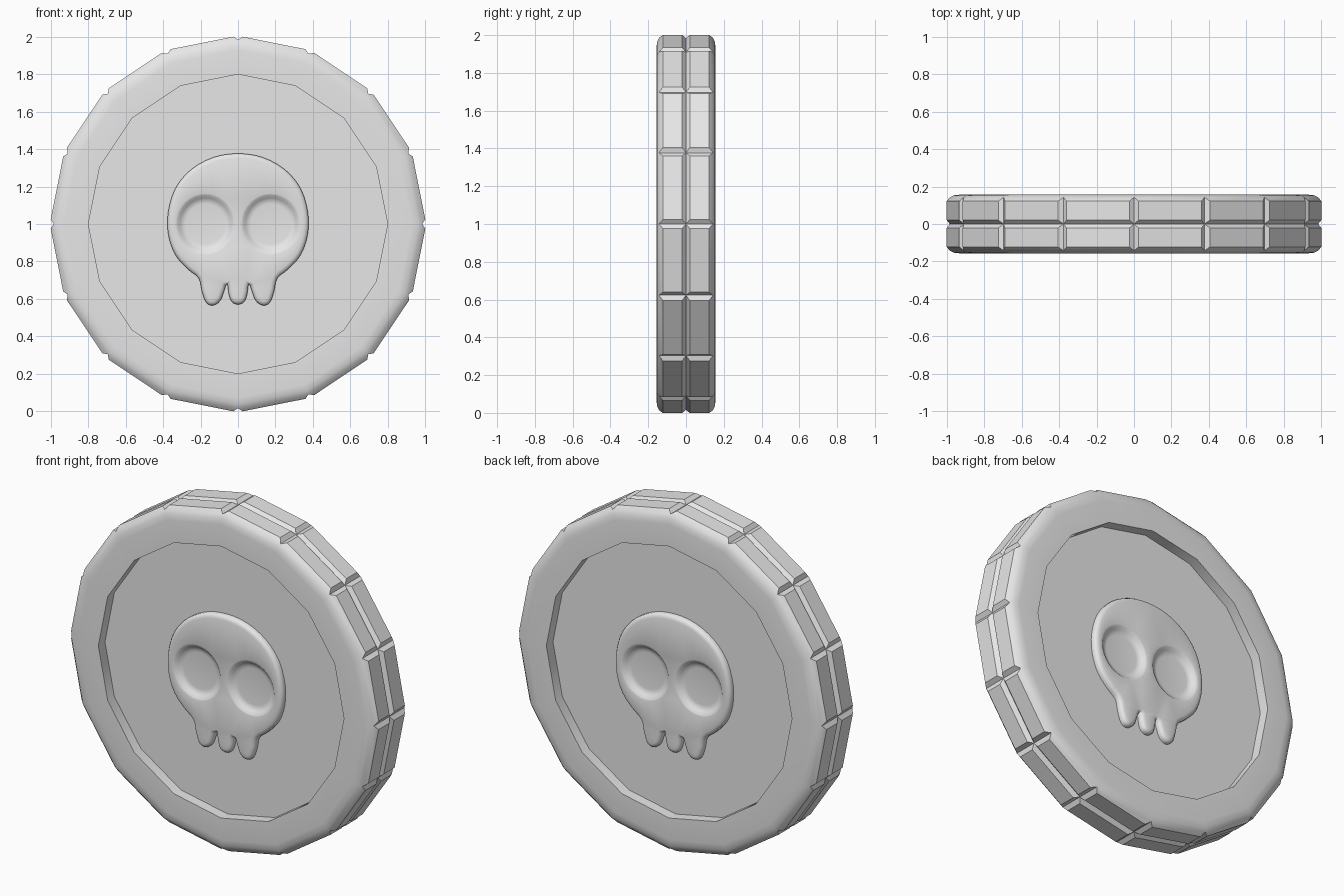
import bpy
import bmesh
from math import sin, cos, pi, radians
from mathutils import Vector

if "Cube" in bpy.data.objects:
    bpy.data.objects.remove(bpy.data.objects["Cube"], do_unlink=True)

SIDES = 16
FLOOR = 0.095   # recessed face, distance from the middle plane
FACE = 0.13     # front of the skull relief
MID_Z = 1.0

metal = bpy.data.materials.new("plain_grey")
metal.use_nodes = True
grey = (0.8, 0.8, 0.8, 1)
metal.diffuse_color = grey
metal.node_tree.nodes["Principled BSDF"].inputs["Base Color"].default_value = grey


def finish(bm, name, angle):
    bmesh.ops.recalc_face_normals(bm, faces=bm.faces)
    mesh = bpy.data.meshes.new(name)
    bm.to_mesh(mesh)
    bm.free()
    mesh.materials.append(metal)
    obj = bpy.data.objects.new(name, mesh)
    bpy.context.collection.objects.link(obj)
    bpy.ops.object.select_all(action='DESELECT')
    obj.select_set(True)
    bpy.context.view_layer.objects.active = obj
    bpy.ops.object.shade_smooth_by_angle(angle=radians(angle))
    return obj


def add_loop(bm, points, y):
    return [bm.verts.new((x, y, z)) for x, z in points]


def bridge(bm, a, b):
    n = len(a)
    return [bm.faces.new((a[i], a[(i + 1) % n], b[(i + 1) % n], b[i])) for i in range(n)]


def ellipse(cx, cz, rx, rz, n):
    return [(cx + rx * cos(2 * pi * i / n), cz + rz * sin(2 * pi * i / n)) for i in range(n)]


def loop_edges(bm, loop):
    return [bm.edges.get((loop[i - 1], loop[i])) for i in range(len(loop))]


# Coin body: lathed rim on both sides, with raised bevelled panels on the edge
def build_coin():
    bm = bmesh.new()
    profile = [(0.985, 0.143), (0.965, 0.153), (0.93, 0.157), (0.8, 0.157), (0.8, FLOOR)]
    middle = add_loop(bm, ellipse(0, MID_Z, 0.985, 0.985, SIDES), 0)
    panels = []
    for side in (-1, 1):
        rings = [middle] + [add_loop(bm, ellipse(0, MID_Z, r, r, SIDES), side * y)
                            for r, y in profile]
        panels += bridge(bm, rings[0], rings[1])
        for a, b in zip(rings[1:], rings[2:]):
            bridge(bm, a, b)
        bm.faces.new(rings[-1])
    bmesh.ops.recalc_face_normals(bm, faces=bm.faces)
    bmesh.ops.inset_individual(bm, faces=panels, thickness=0.03, depth=0.021)
    return finish(bm, "coin_body", 30)


# Smooth closed path through the given points
def smooth_path(points, steps):
    pts = [Vector(p) for p in points]
    n = len(pts)
    out = []
    for i in range(n):
        a, b, c, d = (pts[(i + k) % n] for k in (-1, 0, 1, 2))
        for s in range(steps):
            t = s / steps
            out.append(b + (c - a) * t / 2 + (a * 2 - b * 5 + c * 4 - d) * t * t / 2
                       + (b * 3 - a - c * 3 + d) * t ** 3 / 2)
    return out


def shrink(path, amount):
    out = []
    for i, p in enumerate(path):
        t = (path[(i + 1) % len(path)] - path[i - 1]).normalized()
        out.append(p + Vector((t.y, -t.x)) * amount)
    return out


# Skull relief: rounded outline with two dished eye sockets
def build_skull(name):
    half = [(0.13, 1.357), (0.25, 1.292), (0.335, 1.19), (0.374, 1.06), (0.372, 0.94),
            (0.335, 0.835), (0.27, 0.76), (0.21, 0.71), (0.193, 0.64), (0.17, 0.58),
            (0.132, 0.565), (0.095, 0.59), (0.075, 0.64), (0.058, 0.68),
            (0.048, 0.62), (0.032, 0.583)]
    outline = [(0, 1.377)] + half + [(0, 0.57)] + [(-x, z) for x, z in reversed(half)]
    path = smooth_path(outline, 3)
    bm = bmesh.new()
    rings = [add_loop(bm, shrink(path, inset), -y) for inset, y in
             ((0, FLOOR - 0.005), (0, 0.113), (0.006, 0.122), (0.014, 0.127), (0.024, FACE))]
    for a, b in zip(rings, rings[1:]):
        bridge(bm, a, b)
    edges = loop_edges(bm, rings[-1])
    for side in (-1, 1):
        dish = [add_loop(bm, ellipse(side * 0.175, MID_Z, 0.15 * k, 0.155 * k, 32), -y)
                for k, y in ((1.06, FACE), (1.0, 0.127), (0.9, 0.113), (0.8, 0.104), (0.7, 0.102))]
        for a, b in zip(dish, dish[1:]):
            bridge(bm, a, b)
        bm.faces.new(dish[-1])
        edges += loop_edges(bm, dish[0])
    bmesh.ops.triangle_fill(bm, edges=edges, use_beauty=True)
    return finish(bm, name, 60)


build_coin()
build_skull("front_skull")
build_skull("back_skull").rotation_euler.z = pi
